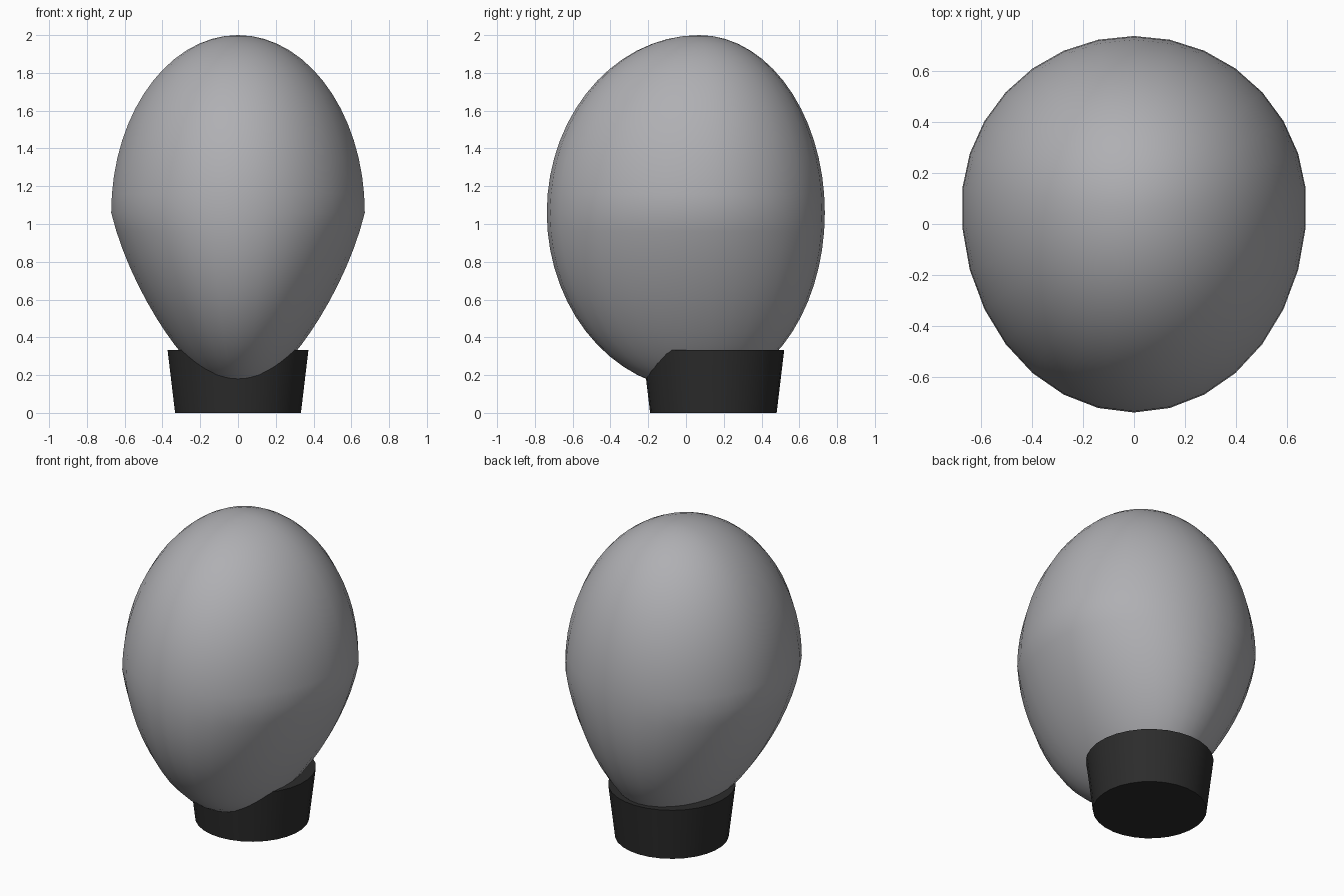
import bpy
import bmesh
from math import radians

cube = bpy.data.objects.get("Cube")
if cube:
    bpy.data.objects.remove(cube)


def make_material(name, rgb):
    mat = bpy.data.materials.new(name)
    mat.use_nodes = True
    mat.diffuse_color = (*rgb, 1)
    mat.node_tree.nodes["Principled BSDF"].inputs["Base Color"].default_value = (*rgb, 1)
    return mat


def add_object(name, bm, mat):
    mesh = bpy.data.meshes.new(name)
    bm.to_mesh(mesh)
    bm.free()
    mesh.materials.append(mat)
    obj = bpy.data.objects.new(name, mesh)
    bpy.context.collection.objects.link(obj)
    return obj


grey = make_material("light grey", (0.43, 0.43, 0.45))
black = make_material("soft black", (0.025, 0.025, 0.025))

# Head: a sphere stretched forward, its lower half narrowing sideways
HALF_WIDTH, BACK, FRONT, HALF_HEIGHT = 0.675, 0.665, 0.807, 0.94
CENTRE_Y, CENTRE_Z, TAPER = 0.07, 1.06, 0.36

bm = bmesh.new()
bmesh.ops.create_uvsphere(bm, u_segments=30, v_segments=30, radius=1)

# Fine shading seam down the right side of the crown
for edge in bm.edges:
    if all(v.co.z > -0.001 and abs(v.co.y) < 0.001 and v.co.x < 0.001 for v in edge.verts):
        edge.smooth = False
for face in bm.faces:
    face.smooth = True
for v in bm.verts:
    z = v.co.z * HALF_HEIGHT
    v.co.x *= HALF_WIDTH * (1 + TAPER * min(z, 0))
    v.co.y = v.co.y * (BACK if v.co.y > 0 else FRONT) + CENTRE_Y
    v.co.z = z + CENTRE_Z
add_object("head", bm, grey)

# Neck: a short plug that widens upward, set towards the back
NECK_HEIGHT = 0.333
bm = bmesh.new()
bmesh.ops.create_cone(bm, cap_ends=True, segments=30, radius1=0.335,
                      radius2=0.375, depth=NECK_HEIGHT)
bmesh.ops.translate(bm, verts=bm.verts, vec=(0, 0.145, NECK_HEIGHT / 2))
neck = add_object("neck", bm, black)

bpy.ops.object.select_all(action="DESELECT")
neck.select_set(True)
bpy.context.view_layer.objects.active = neck
bpy.ops.object.shade_smooth_by_angle(angle=radians(30))
